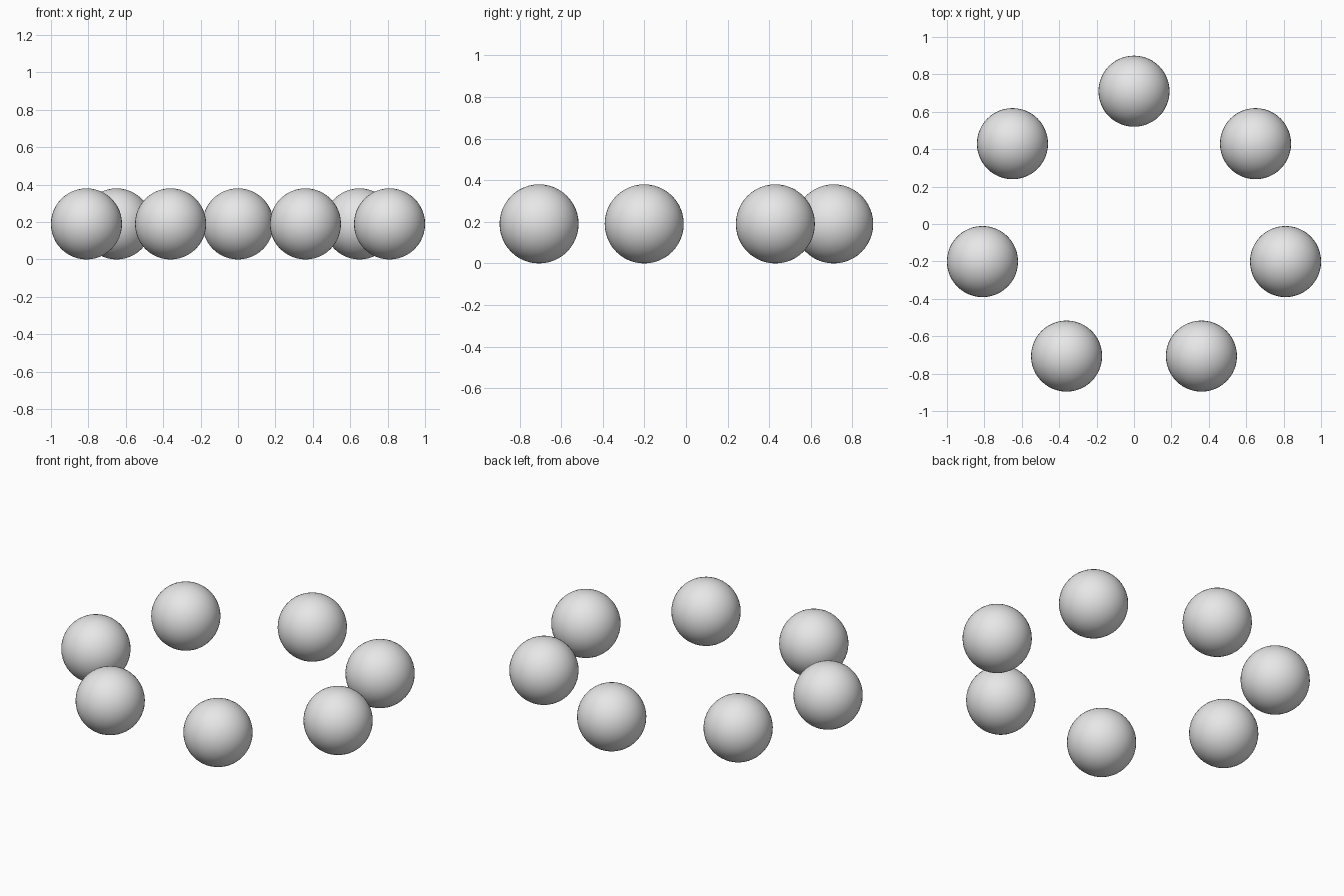
import bpy
from math import sin, cos, tau

cube = bpy.data.objects.get("Cube")
if cube:
    bpy.data.objects.remove(cube, do_unlink=True)

COUNT = 7
RADIUS = 0.19
RING_X, RING_Y = 0.831, 0.745   # half axes of the oval ring
OFFSET_Y = -0.035               # centres the ring's bounds on the origin

# Plain light grey for every ball
grey = bpy.data.materials.new("light_grey")
grey.use_nodes = True
colour = (0.8, 0.8, 0.8, 1)
grey.diffuse_color = colour
grey.node_tree.nodes["Principled BSDF"].inputs["Base Color"].default_value = colour


def add_ball(name, location):
    bpy.ops.mesh.primitive_uv_sphere_add(segments=48, ring_count=24,
                                         radius=RADIUS, location=location)
    ball = bpy.context.object
    ball.name = name
    ball.data.materials.append(grey)
    bpy.ops.object.shade_smooth()


# Oval ring of balls, starting at the back centre
for i in range(COUNT):
    angle = tau * i / COUNT
    add_ball(f"ball_{i + 1}", (RING_X * sin(angle),
                               RING_Y * cos(angle) + OFFSET_Y, RADIUS))
